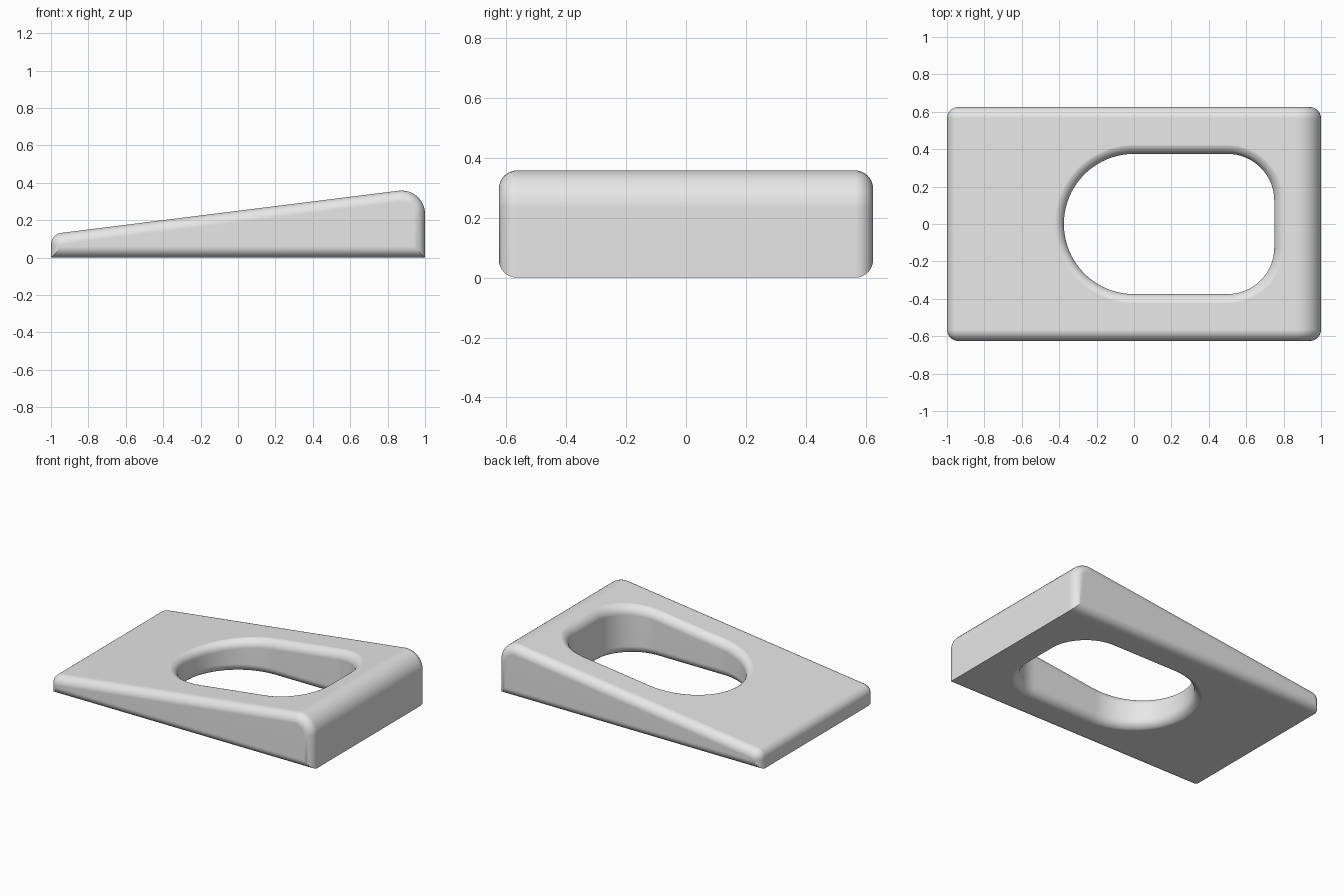
import bpy, bmesh
from math import sin, cos, pi, atan

if "Cube" in bpy.data.objects:
    bpy.data.objects.remove(bpy.data.objects["Cube"])

HALF_WIDTH = 0.625
EDGE = 0.06          # rounding along the sides and around the opening
SLOPE = 0.125
TILT = atan(SLOPE)
STEPS = 10


def top_z(x):
    return 0.25 + SLOPE * x


def arc(cx, cy, r, start, end, n=STEPS):
    return [(cx + r * cos(start + (end - start) * i / n),
             cy + r * sin(start + (end - start) * i / n)) for i in range(n + 1)]


def wedge_profile(inset):
    """Side outline of the wedge, moved inwards by inset."""
    pts = [(-1 + inset, inset), (1 - inset, inset)]
    normal = pi / 2 + TILT
    for x, r, a, b in ((0.875, 0.125, 0, normal), (-0.9375, 0.0625, normal, pi)):
        pts += arc(x, top_z(x) - r / cos(TILT), r - inset, a, b)
    return pts


def slot_outline(grow):
    """Plan of the opening: round at one end, rounded corners at the other."""
    return (arc(0.5, -0.125, 0.25 + grow, -pi / 2, 0, 16)
            + arc(0.5, 0.125, 0.25 + grow, 0, pi / 2, 16)
            + arc(0, 0, 0.375 + grow, pi / 2, 3 * pi / 2, 40))


def loft(name, rings):
    bm = bmesh.new()
    rows = [[bm.verts.new(p) for p in ring] for ring in rings]
    n = len(rows[0])
    for a, b in zip(rows, rows[1:]):
        for i in range(n):
            j = (i + 1) % n
            bm.faces.new((a[i], a[j], b[j], b[i]))
    bm.faces.new(rows[0])
    bm.faces.new(rows[-1])
    bmesh.ops.recalc_face_normals(bm, faces=bm.faces)
    mesh = bpy.data.meshes.new(name)
    bm.to_mesh(mesh)
    bm.free()
    obj = bpy.data.objects.new(name, mesh)
    bpy.context.collection.objects.link(obj)
    return obj


angles = [pi / 2 * i / STEPS for i in range(STEPS + 1)]

# Wedge body with rounded side edges
rings = []
for side, order in ((-1, angles[::-1]), (1, angles)):
    for t in order:
        y = side * (HALF_WIDTH - EDGE + EDGE * sin(t))
        rings.append([(x, y, z) for x, z in wedge_profile(EDGE * (1 - cos(t)))])
body = loft("wedge_body", rings)

# Opening cutter, flared where it meets the base and the sloping top
lift = 0.001
rings = [[(x, y, -0.1) for x, y in slot_outline(EDGE)]]
for t in angles[::-1]:
    z = EDGE * (1 - sin(t)) - lift
    rings.append([(x, y, z) for x, y in slot_outline(EDGE * (1 - cos(t)))])
for t in angles:
    drop = EDGE * (1 - sin(t)) - lift
    rings.append([(x, y, top_z(x) - drop) for x, y in slot_outline(EDGE * (1 - cos(t)))])
rings.append([(x, y, top_z(x) + 0.1) for x, y in slot_outline(EDGE)])
cutter = loft("opening_cutter", rings)
cutter.hide_render = True

# Cut the opening
bpy.ops.object.select_all(action='DESELECT')
body.select_set(True)
bpy.context.view_layer.objects.active = body
cut = body.modifiers.new("opening", 'BOOLEAN')
cut.operation = 'DIFFERENCE'
cut.solver = 'EXACT'
cut.object = cutter
bpy.ops.object.modifier_apply(modifier=cut.name)
bpy.data.objects.remove(cutter)

# Plain grey finish with smooth rounded edges
grey = bpy.data.materials.new("light_grey")
grey.use_nodes = True
colour = (0.8, 0.8, 0.8, 1)
grey.diffuse_color = colour
grey.node_tree.nodes["Principled BSDF"].inputs["Base Color"].default_value = colour
body.data.materials.clear()
body.data.materials.append(grey)
bpy.ops.object.shade_smooth_by_angle(angle=pi / 6)
weighted = body.modifiers.new("even_shading", 'WEIGHTED_NORMAL')
weighted.keep_sharp = True
